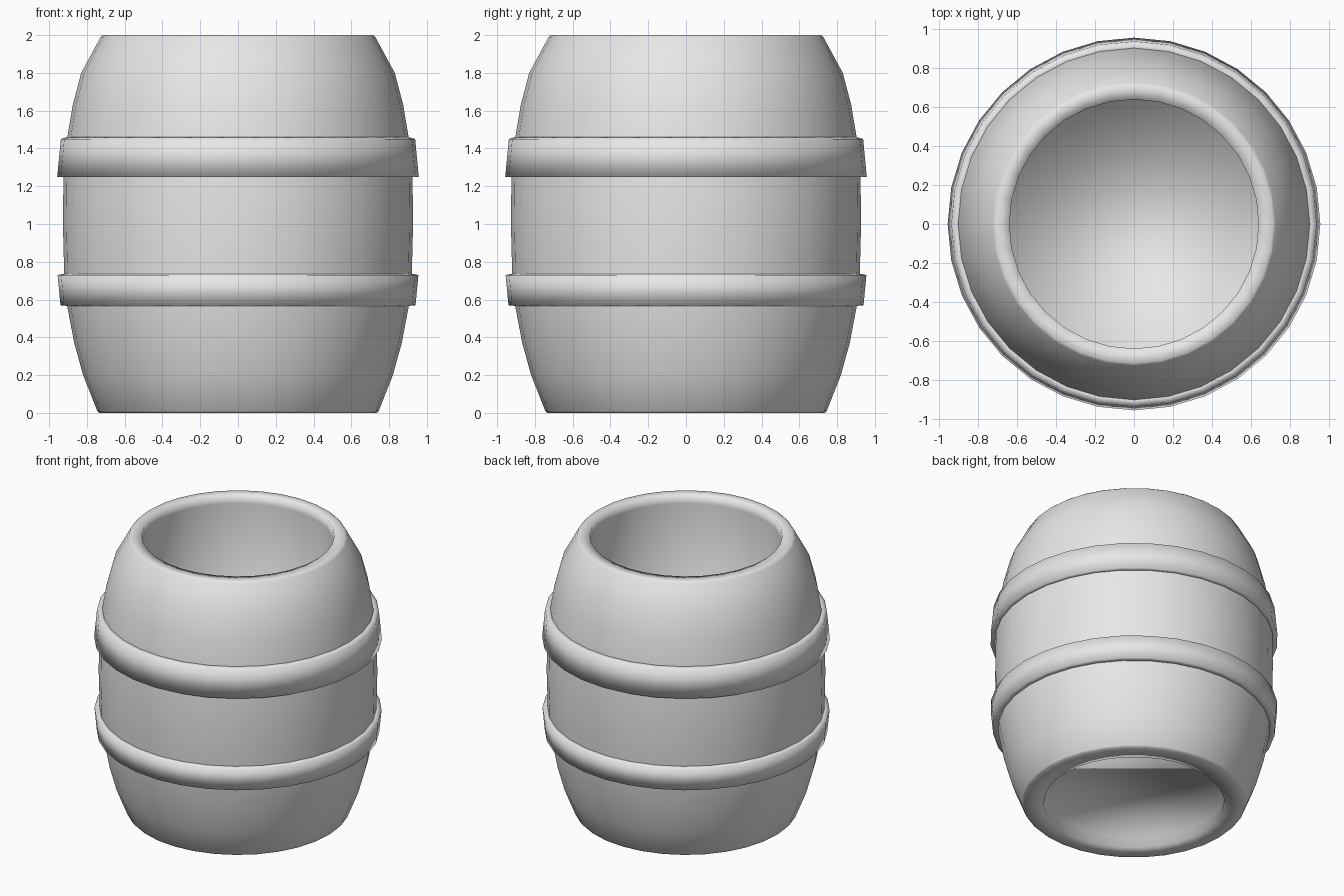
import bpy
import bmesh
from math import cos, sin, tau

SIDES = 32

# Remove the default cube
cube = bpy.data.objects.get("Cube")
if cube:
    bpy.data.objects.remove(cube, do_unlink=True)

grey = bpy.data.materials.new("light_grey")
grey.use_nodes = True
colour = (0.8, 0.8, 0.8, 1)
grey.diffuse_color = colour
grey.node_tree.nodes["Principled BSDF"].inputs["Base Color"].default_value = colour


def lathe(name, profile, closed):
    """Turn (radius, height) points round z; an open profile gets flat end caps."""
    bm = bmesh.new()
    rings = []
    for r, z in profile:
        angles = [tau * i / SIDES for i in range(SIDES)]
        rings.append([bm.verts.new((r * cos(a), r * sin(a), z)) for a in angles])
    pairs = list(zip(rings, rings[1:]))
    if closed:
        pairs.append((rings[-1], rings[0]))
    else:
        bm.faces.new(rings[0])
        bm.faces.new(rings[-1])
    for low, high in pairs:
        for i in range(SIDES):
            j = (i + 1) % SIDES
            bm.faces.new((low[i], low[j], high[j], high[i]))
    bmesh.ops.recalc_face_normals(bm, faces=bm.faces)
    for face in bm.faces:
        face.smooth = True
    mesh = bpy.data.meshes.new(name)
    bm.to_mesh(mesh)
    bm.free()
    mesh.materials.append(grey)
    obj = bpy.data.objects.new(name, mesh)
    bpy.context.collection.objects.link(obj)
    return obj


# Hollow barrel: recessed base, bulging staves, rim, inner wall and floor
base = [(0.6, 0.07), (0.6, 0), (0.735, 0), (0.745, 0.01)]
staves = [(0.82, 0.2), (0.867, 0.37), (0.905, 0.57), (0.92, 0.73), (0.927, 1),
          (0.924, 1.25), (0.905, 1.45), (0.875, 1.63), (0.83, 1.8)]
rim = [(0.727, 1.99), (0.715, 2), (0.64, 2), (0.64, 1.94)]
inside = [(0.64, 0.15)]
lathe("barrel_body", base + staves + rim + inside, closed=False)

# Raised hoops, each widest on the edge nearest the middle
lathe("upper_hoop", [(0.9, 1.25), (0.957, 1.25), (0.938, 1.45), (0.89, 1.465)], closed=True)
lathe("lower_hoop", [(0.89, 0.565), (0.94, 0.57), (0.955, 0.73), (0.9, 0.74)], closed=True)
